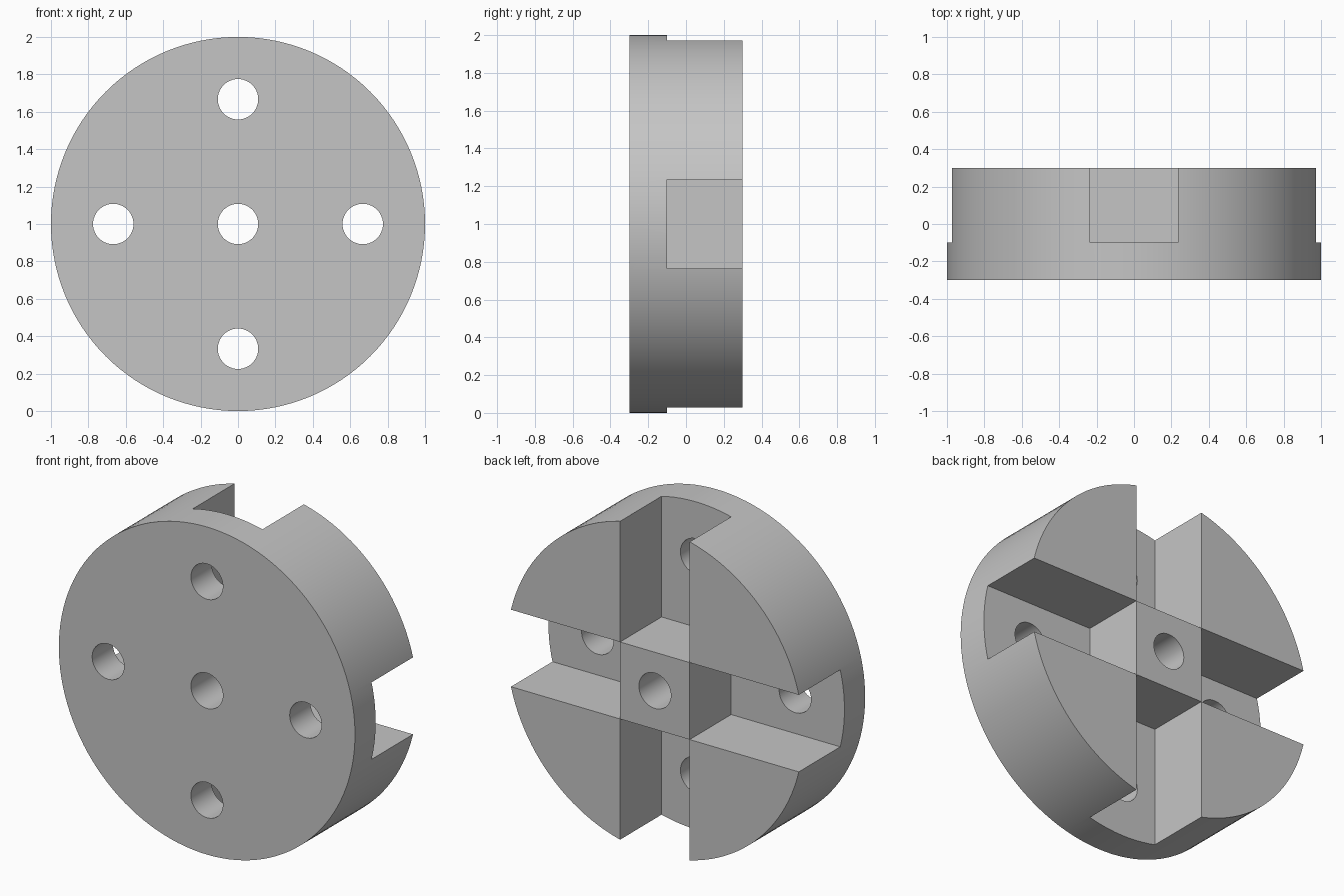
import bpy
import math

cube = bpy.data.objects.get("Cube")
if cube:
    bpy.data.objects.remove(cube, do_unlink=True)

RADIUS, HALF_DEPTH = 1.0, 0.3
SLOT_HALF, SLOT_FLOOR = 0.235, -0.1
HOLE_RADIUS, HOLE_OFFSET = 0.108, 0.667
CENTRE_Z = 1.0
DIRECTIONS = [(1, 0), (-1, 0), (0, 1), (0, -1)]

grey = bpy.data.materials.new("plain grey")
grey.use_nodes = True
colour = (0.56, 0.56, 0.56, 1)
grey.diffuse_color = colour
grey.node_tree.nodes["Principled BSDF"].inputs["Base Color"].default_value = colour


def cylinder(name, radius, depth, x, z, sides):
    """Cylinder whose axis runs front to back."""
    bpy.ops.mesh.primitive_cylinder_add(
        vertices=sides, radius=radius, depth=depth,
        location=(x, 0, z), rotation=(math.pi / 2, 0, 0))
    ob = bpy.context.object
    ob.name = name
    bpy.ops.object.transform_apply(location=True, rotation=True, scale=True)
    return ob


def box(name, low, high):
    bpy.ops.mesh.primitive_cube_add(size=1)
    ob = bpy.context.object
    ob.name = name
    for v in ob.data.vertices:
        v.co = [h if c > 0 else l for c, l, h in zip(v.co, low, high)]
    return ob


def cut(target, cutter):
    cutter.hide_render = True
    mod = target.modifiers.new("cut", 'BOOLEAN')
    mod.operation = 'DIFFERENCE'
    mod.solver = 'EXACT'
    mod.object = cutter
    bpy.context.view_layer.objects.active = target
    bpy.ops.object.modifier_apply(modifier=mod.name)
    bpy.data.objects.remove(cutter, do_unlink=True)


# Round body
disc = cylinder("slotted_disc", RADIUS, 2 * HALF_DEPTH, 0, CENTRE_Z, 128)
disc.data.materials.append(grey)

# Through holes: one in the centre and one in each arm of the cross
for dx, dz in [(0, 0)] + DIRECTIONS:
    cut(disc, cylinder("hole_cutter", HOLE_RADIUS, 1,
                       dx * HOLE_OFFSET, CENTRE_Z + dz * HOLE_OFFSET, 48))


# Four slots in the back, leaving a square boss in the centre
def span(d):
    if d == 0:
        return -SLOT_HALF, SLOT_HALF
    return (SLOT_HALF, 1.5) if d > 0 else (-1.5, -SLOT_HALF)


for dx, dz in DIRECTIONS:
    (x0, x1), (z0, z1) = span(dx), span(dz)
    cut(disc, box("slot_cutter", (x0, SLOT_FLOOR, CENTRE_Z + z0),
                  (x1, 0.5, CENTRE_Z + z1)))

# Smooth round walls, crisp edges
bpy.ops.object.select_all(action='DESELECT')
disc.select_set(True)
bpy.context.view_layer.objects.active = disc
bpy.ops.object.shade_smooth_by_angle(angle=math.radians(30))
